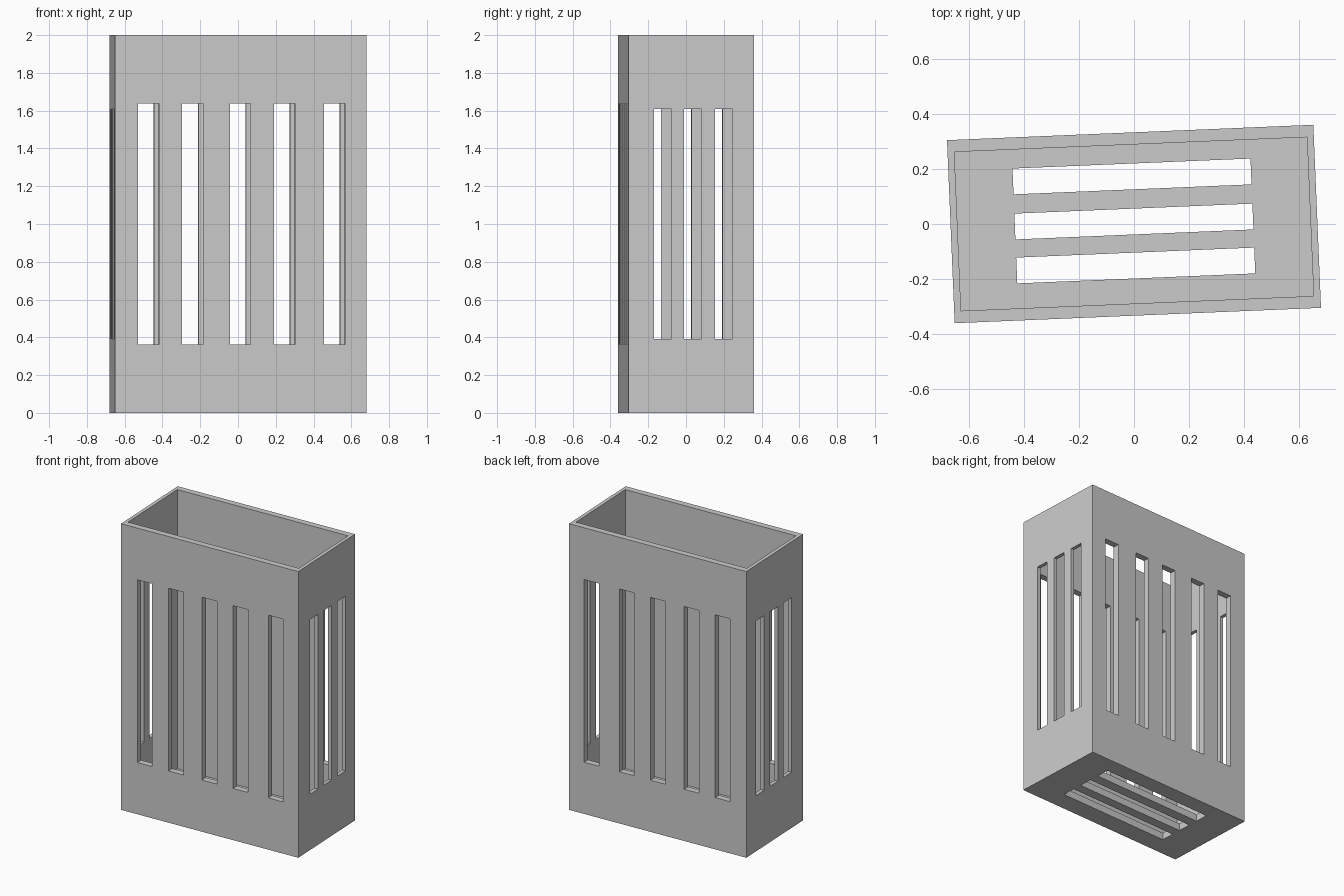
import bpy
from math import radians
from mathutils import Matrix

cube = bpy.data.objects.get("Cube")
if cube:
    bpy.data.objects.remove(cube, do_unlink=True)

# Overall sizes and wall thicknesses
W, D, H = 1.333, 0.666, 2.0
WALL_X, WALL_Y, FLOOR = 0.025, 0.044, 0.05
TURN = Matrix.Rotation(radians(2.4), 4, "Z")

grey = bpy.data.materials.new("plain_grey")
grey.use_nodes = True
colour = (0.6, 0.6, 0.6, 1)
grey.diffuse_color = colour
grey.node_tree.nodes["Principled BSDF"].inputs["Base Color"].default_value = colour


def box(name, size, centre):
    bpy.ops.mesh.primitive_cube_add(size=1)
    ob = bpy.context.object
    ob.name = name
    ob.data.transform(TURN @ Matrix.Translation(centre) @ Matrix.Diagonal((*size, 1)))
    ob.data.materials.append(grey)
    return ob


# Solid body and everything that is cut out of it
body = box("slotted_box", (W, D, H), (0, 0, H / 2))
cutters = [box("cavity_cutter", (W - 2 * WALL_X, D - 2 * WALL_Y, H),
               (0, 0, FLOOR + H / 2))]

# Tall slots through the front and back walls
for x in (-0.488, -0.254, -0.002, 0.232, 0.497):
    cutters.append(box("front_slot_cutter", (0.111, 1, 1.277), (x, 0, 1.0)))

# Tall slots through the side walls, and long slots through the floor
for y in (-0.151, 0.009, 0.173):
    cutters.append(box("side_slot_cutter", (2, 0.093, 1.22), (0, y, 1.0)))
    cutters.append(box("floor_slot_cutter", (0.866, 0.094, 0.3), (0, y, 0)))

# Cut, apply, then discard the cutters
for cutter in cutters:
    mod = body.modifiers.new("cut", "BOOLEAN")
    mod.operation = "DIFFERENCE"
    mod.solver = "EXACT"
    mod.object = cutter
    cutter.hide_render = True
bpy.context.view_layer.objects.active = body
for mod in list(body.modifiers):
    bpy.ops.object.modifier_apply(modifier=mod.name)
for cutter in cutters:
    bpy.data.objects.remove(cutter, do_unlink=True)
